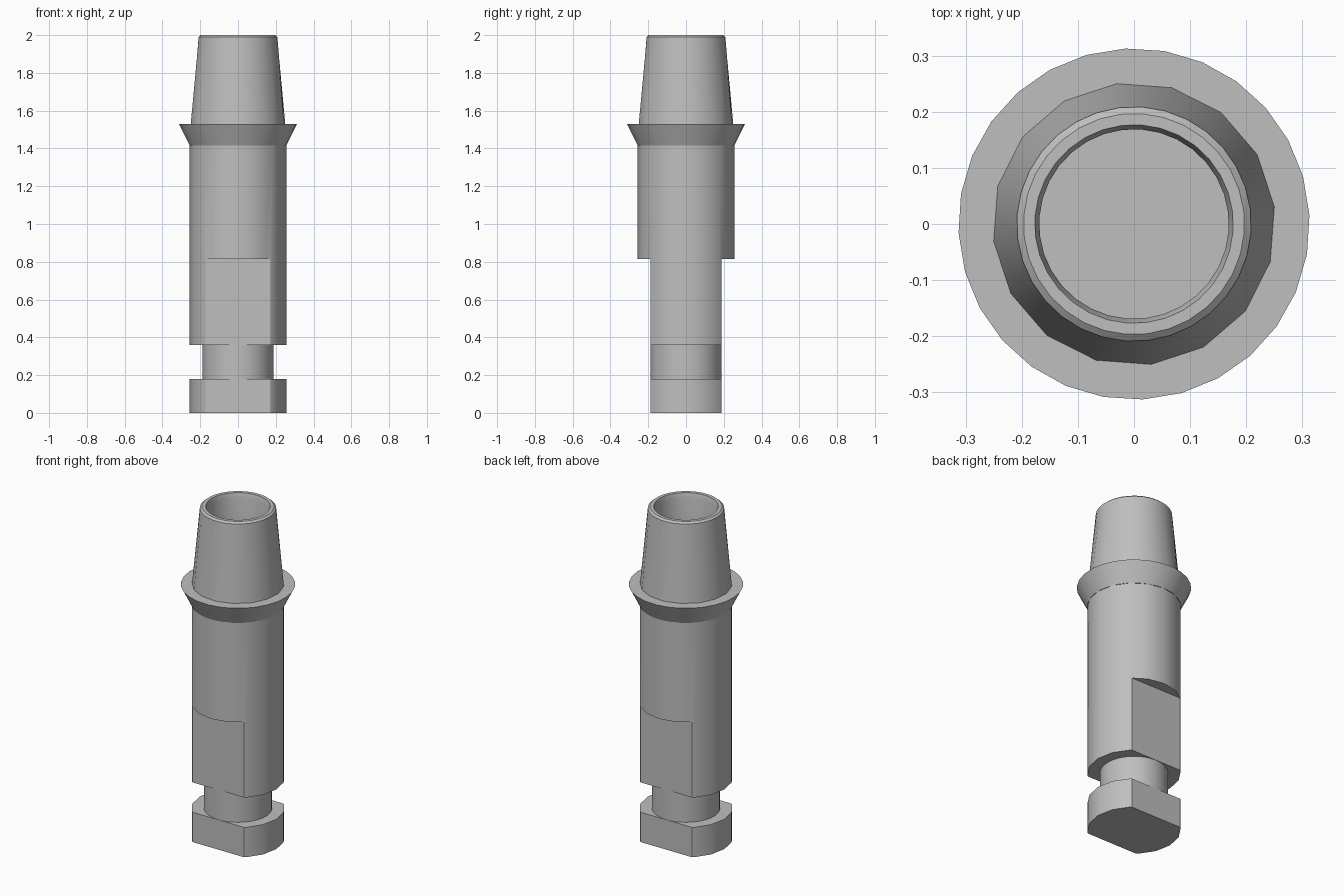
import bpy, bmesh, math
from math import pi, cos, sin

cube = bpy.data.objects.get("Cube")
if cube:
    bpy.data.objects.remove(cube, do_unlink=True)

metal = bpy.data.materials.new("plain_grey_metal")
metal.use_nodes = True
grey = (0.52, 0.52, 0.52, 1)
metal.diffuse_color = grey
metal.node_tree.nodes["Principled BSDF"].inputs["Base Color"].default_value = grey


def polygon_radius(r, sides, a):
    """Distance to the edge of a regular polygon at angle a."""
    step = 2 * pi / sides
    return r * cos(step / 2) / cos(a % step - step / 2)


def lathe(name, rings, steps, turn=0.0):
    """Closed solid from (radius, height, sides) rings, capped at both ends."""
    bm = bmesh.new()
    loops = []
    for r, z, sides in rings:
        loop = []
        for i in range(steps):
            a = 2 * pi * i / steps
            d = polygon_radius(r, sides, a + 1e-6)
            loop.append(bm.verts.new((d * cos(a + turn), d * sin(a + turn), z)))
        loops.append(loop)
    for low, high in zip(loops, loops[1:]):
        for i in range(steps):
            j = (i + 1) % steps
            bm.faces.new((low[i], low[j], high[j], high[i]))
    bm.faces.new(loops[0][::-1])
    bm.faces.new(loops[-1])
    bmesh.ops.recalc_face_normals(bm, faces=bm.faces)
    mesh = bpy.data.meshes.new(name)
    bm.to_mesh(mesh)
    bm.free()
    mesh.materials.append(metal)
    obj = bpy.data.objects.new(name, mesh)
    bpy.context.collection.objects.link(obj)
    return obj


def activate(obj):
    bpy.ops.object.select_all(action='DESELECT')
    obj.select_set(True)
    bpy.context.view_layer.objects.active = obj


# Foot, neck and shank turned in one piece
shank = lathe("shank", [(0.256, 0, 16), (0.256, 0.18, 16),
                        (0.187, 0.18, 32), (0.187, 0.36, 32),
                        (0.256, 0.36, 16), (0.256, 1.42, 16)], 32)

# Flats milled on the front and back of the lower half
for side in (-1, 1):
    bpy.ops.mesh.primitive_cube_add(size=1, location=(0, side * 0.388, 0.315))
    cutter = bpy.context.object
    cutter.name = "flat_cutter"
    cutter.scale = (1, 0.4, 1)
    cut = shank.modifiers.new("flat", 'BOOLEAN')
    cut.operation = 'DIFFERENCE'
    cut.solver = 'EXACT'
    cut.object = cutter
    activate(shank)
    bpy.ops.object.modifier_apply(modifier=cut.name)
    bpy.data.objects.remove(cutter, do_unlink=True)

# Flared collar
collar = lathe("collar", [(0.256, 1.415, 28), (0.313, 1.53, 28)], 28, 0.05)

# Tapered hollow post with a chamfered rim; the bore ends in a flat floor
post = lathe("post", [(0.252, 1.53, 16), (0.209, 1.99, 32), (0.197, 2.0, 32),
                      (0.177, 2.0, 32), (0.169, 1.97, 32), (0.169, 1.56, 32)],
             32, math.radians(7))

for part in (shank, collar, post):
    activate(part)
    bpy.ops.object.shade_smooth_by_angle(angle=math.radians(30))
